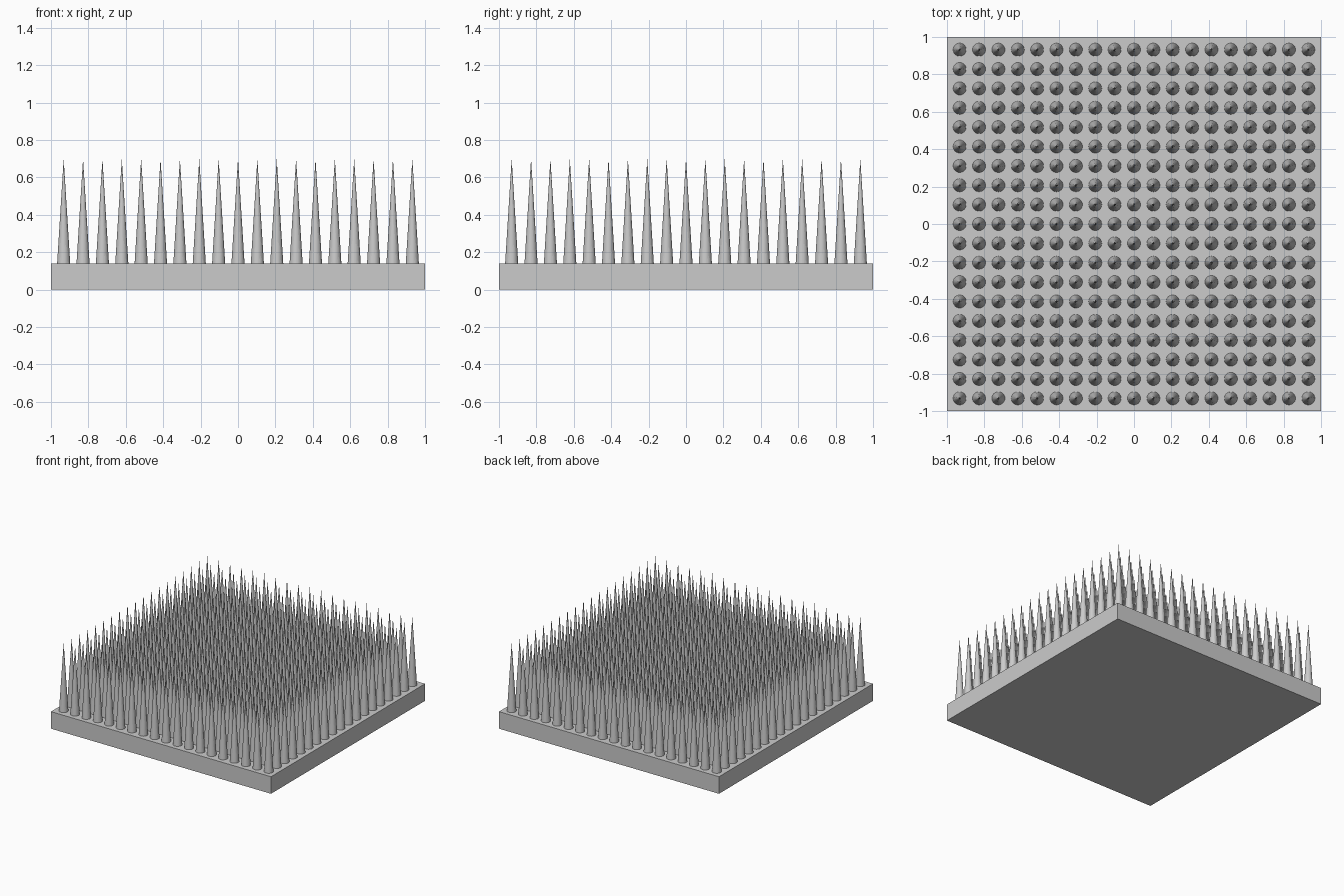
import bpy
import bmesh
from mathutils import Matrix

cube = bpy.data.objects.get("Cube")
if cube:
    bpy.data.objects.remove(cube, do_unlink=True)

COUNT, EDGE = 19, 0.932          # spikes per side, outermost spike centre
BASE_H, TIP_Z, RADIUS = 0.14, 0.70, 0.035

grey = bpy.data.materials.new("plain grey")
grey.use_nodes = True
colour = (0.6, 0.6, 0.6, 1)
grey.diffuse_color = colour
grey.node_tree.nodes["Principled BSDF"].inputs["Base Color"].default_value = colour


def add_object(name, bm):
    mesh = bpy.data.meshes.new(name)
    bm.to_mesh(mesh)
    bm.free()
    mesh.materials.append(grey)
    obj = bpy.data.objects.new(name, mesh)
    bpy.context.collection.objects.link(obj)
    return obj


# Square base slab
bm = bmesh.new()
bmesh.ops.create_cube(bm, size=1, matrix=Matrix.Translation((0, 0, BASE_H / 2))
                      @ Matrix.Diagonal((2, 2, BASE_H, 1)))
add_object("base_slab", bm)

# One corner spike, repeated along both directions
bm = bmesh.new()
height = TIP_Z - BASE_H
bmesh.ops.create_cone(bm, cap_ends=True, segments=32, radius1=RADIUS, radius2=0,
                      depth=height,
                      matrix=Matrix.Translation((-EDGE, -EDGE, BASE_H + height / 2)))
bmesh.ops.remove_doubles(bm, verts=bm.verts, dist=0.0001)
spikes = add_object("spikes", bm)
step = 2 * EDGE / (COUNT - 1)
for name, offset in (("row", (step, 0, 0)), ("columns", (0, step, 0))):
    array = spikes.modifiers.new(name, "ARRAY")
    array.count = COUNT
    array.use_relative_offset = False
    array.use_constant_offset = True
    array.constant_offset_displace = offset
